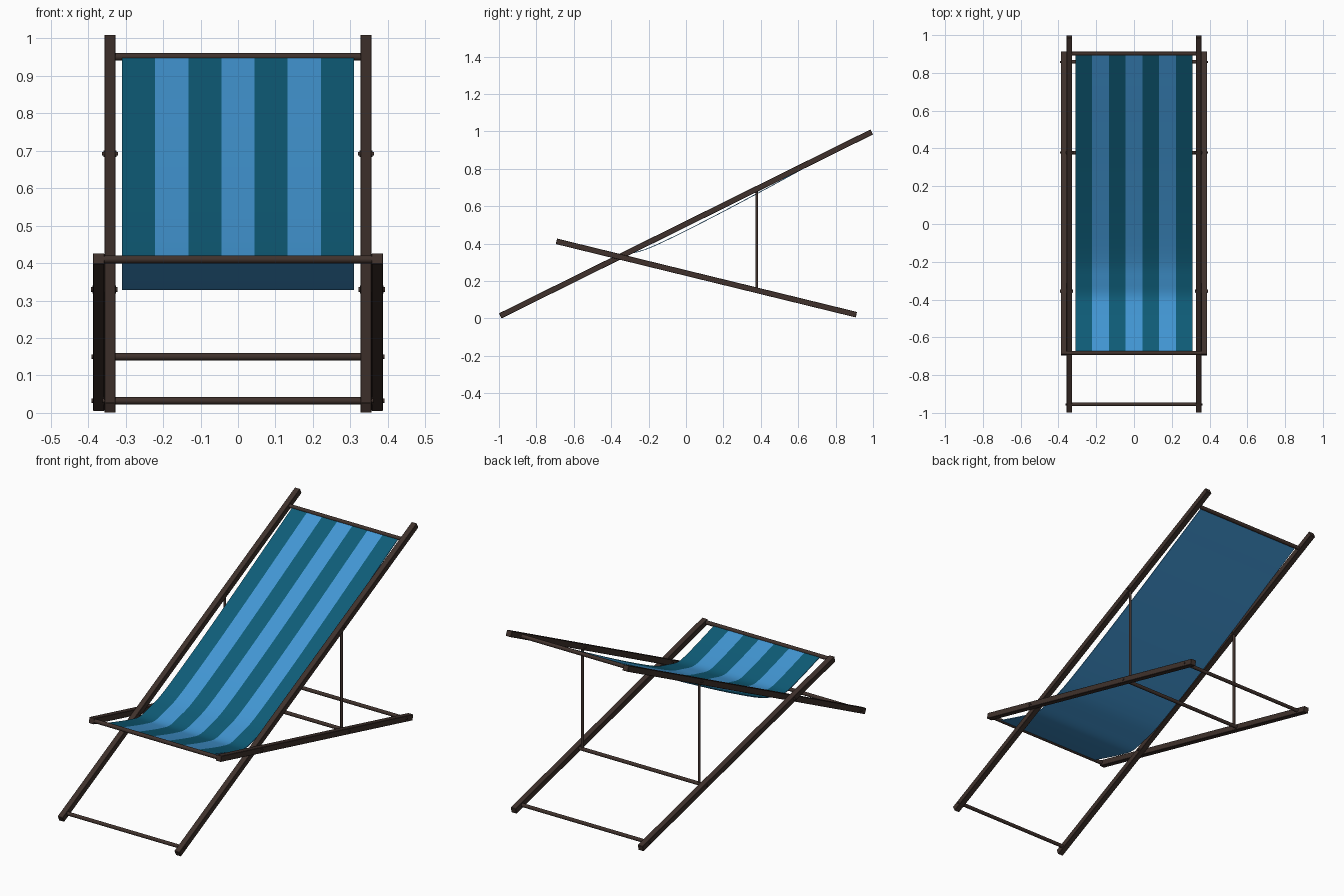
import bpy, bmesh, math
from mathutils import Vector

if "Cube" in bpy.data.objects:
    bpy.data.objects.remove(bpy.data.objects["Cube"])


def material(name, rgb):
    m = bpy.data.materials.new(name)
    m.diffuse_color = (*rgb, 1)
    m.use_nodes = True
    m.node_tree.nodes["Principled BSDF"].inputs["Base Color"].default_value = m.diffuse_color
    return m


WOOD = material("dark wood", (0.050, 0.031, 0.025))
LIGHT = material("light blue canvas", (0.055, 0.310, 0.660))
DARK = material("deep teal canvas", (0.0045, 0.108, 0.188))


def add_mesh(name, bm, mats):
    bmesh.ops.recalc_face_normals(bm, faces=bm.faces)
    me = bpy.data.meshes.new(name)
    bm.to_mesh(me)
    bm.free()
    for m in mats:
        me.materials.append(m)
    ob = bpy.data.objects.new(name, me)
    bpy.context.collection.objects.link(ob)
    return ob


def smooth(ob, angle=40):
    bpy.ops.object.select_all(action='DESELECT')
    bpy.context.view_layer.objects.active = ob
    ob.select_set(True)
    bpy.ops.object.shade_smooth_by_angle(angle=math.radians(angle))


def rail(name, x, a, b, size=0.03):
    """Square beam between two (y, z) points at the given x."""
    a, b = Vector((x, *a)), Vector((x, *b))
    d = b - a
    bm = bmesh.new()
    bmesh.ops.create_cube(bm, size=1)
    bmesh.ops.scale(bm, vec=(size, d.length, size), verts=bm.verts)
    bmesh.ops.bevel(bm, geom=bm.edges[:], offset=0.0015, segments=1, affect='EDGES')
    ob = add_mesh(name, bm, [WOOD])
    ob.location = (a + b) / 2
    ob.rotation_euler = (math.atan2(d.z, d.y), 0, 0)


def rod(name, a, b, r):
    """Round bar with softened ends between two points."""
    a, b = Vector(a), Vector(b)
    d = b - a
    bm = bmesh.new()
    bmesh.ops.create_cone(bm, cap_ends=True, segments=16, radius1=r, radius2=r, depth=d.length)
    rims = [e for e in bm.edges if abs(e.verts[0].co.z - e.verts[1].co.z) < 1e-5]
    bmesh.ops.bevel(bm, geom=rims, offset=r * 0.4, segments=2, affect='EDGES')
    ob = add_mesh(name, bm, [WOOD])
    ob.location = (a + b) / 2
    ob.rotation_euler = d.to_track_quat('Z', 'Y').to_euler()
    smooth(ob)


def cross_bar(name, y, z, half, r):
    rod(name, (-half, y, z), (half, y, z), r)


# Frame lines in the side view
BACK_A, BACK_B = (-0.993, 0.0134), (0.993, 0.9966)
SEAT_A, SEAT_B = (-0.693, 0.412), (0.911, 0.0196)


def on_line(p, q, y):
    return p[1] + (y - p[0]) * (q[1] - p[1]) / (q[0] - p[0])


# Rails, struts and pegs on both sides
for side, s in (("left", -1), ("right", 1)):
    rail("back_rail_" + side, s * 0.342, BACK_A, BACK_B)
    rail("seat_rail_" + side, s * 0.372, SEAT_A, SEAT_B)
    zt, zb = on_line(BACK_A, BACK_B, 0.378), on_line(SEAT_A, SEAT_B, 0.378)
    rod("strut_" + side, (s * 0.342, 0.378, zb), (s * 0.342, 0.378, zt), 0.007)
    rod("strut_peg_" + side, (s * 0.321, 0.378, zt), (s * 0.363, 0.378, zt), 0.009)
    zp = on_line(BACK_A, BACK_B, -0.355)
    rod("pivot_peg_" + side, (s * 0.322, -0.355, zp), (s * 0.393, -0.355, zp), 0.011)

# Cross bars
cross_bar("top_bar", 0.902, 0.951, 0.335, 0.01)
cross_bar("bottom_bar", -0.955, 0.0325, 0.362, 0.0095)
cross_bar("front_bar", -0.683, 0.410, 0.365, 0.0105)
cross_bar("middle_bar", 0.378, on_line(SEAT_A, SEAT_B, 0.378), 0.391, 0.0095)
cross_bar("rear_bar", 0.858, on_line(SEAT_A, SEAT_B, 0.858), 0.391, 0.0095)

# Canvas sling: thin slab along a sagging path, seven stripes on its upper side
KEYS = [(-0.683, 0.409), (-0.55, 0.369), (-0.45, 0.342), (-0.38, 0.330), (-0.30, 0.346),
        (-0.18, 0.383), (0.073, 0.506), (0.378, 0.666), (0.70, 0.841), (0.900, 0.950)]


def spline(pts, n=4):
    """Catmull-Rom points through the keys, as (y, z) vectors."""
    p = [Vector(q) for q in pts]
    p = [2 * p[0] - p[1]] + p + [2 * p[-1] - p[-2]]
    out = []
    for i in range(1, len(p) - 2):
        a, b, c, d = p[i - 1:i + 3]
        for k in range(n):
            t = k / n
            out.append(0.5 * (2 * b + (c - a) * t + (2 * a - 5 * b + 4 * c - d) * t * t
                              + (3 * b - a - 3 * c + d) * t ** 3))
    return out + [p[-2]]


path = spline(KEYS)
bm = bmesh.new()
T, N, HALF = 0.002, 7, 0.31
top, bot = [], []
for i, q in enumerate(path):
    tan = (path[min(i + 1, len(path) - 1)] - path[max(i - 1, 0)]).normalized()
    nor = Vector((-tan.y, tan.x)) * T
    for rows, p in ((top, q + nor), (bot, q - nor)):
        rows.append([bm.verts.new((-HALF + 2 * HALF * j / N, *p)) for j in range(N + 1)])
for i in range(len(path) - 1):
    for j in range(N):
        for rows in (top, bot):
            f = bm.faces.new((rows[i][j], rows[i][j + 1], rows[i + 1][j + 1], rows[i + 1][j]))
            f.material_index = 1 if rows is top and j % 2 == 0 else 0
    for j in (0, N):
        bm.faces.new((top[i][j], top[i + 1][j], bot[i + 1][j], bot[i][j]))
for i in (0, len(path) - 1):
    for j in range(N):
        bm.faces.new((top[i][j], top[i][j + 1], bot[i][j + 1], bot[i][j]))
smooth(add_mesh("canvas_sling", bm, [LIGHT, DARK]))
